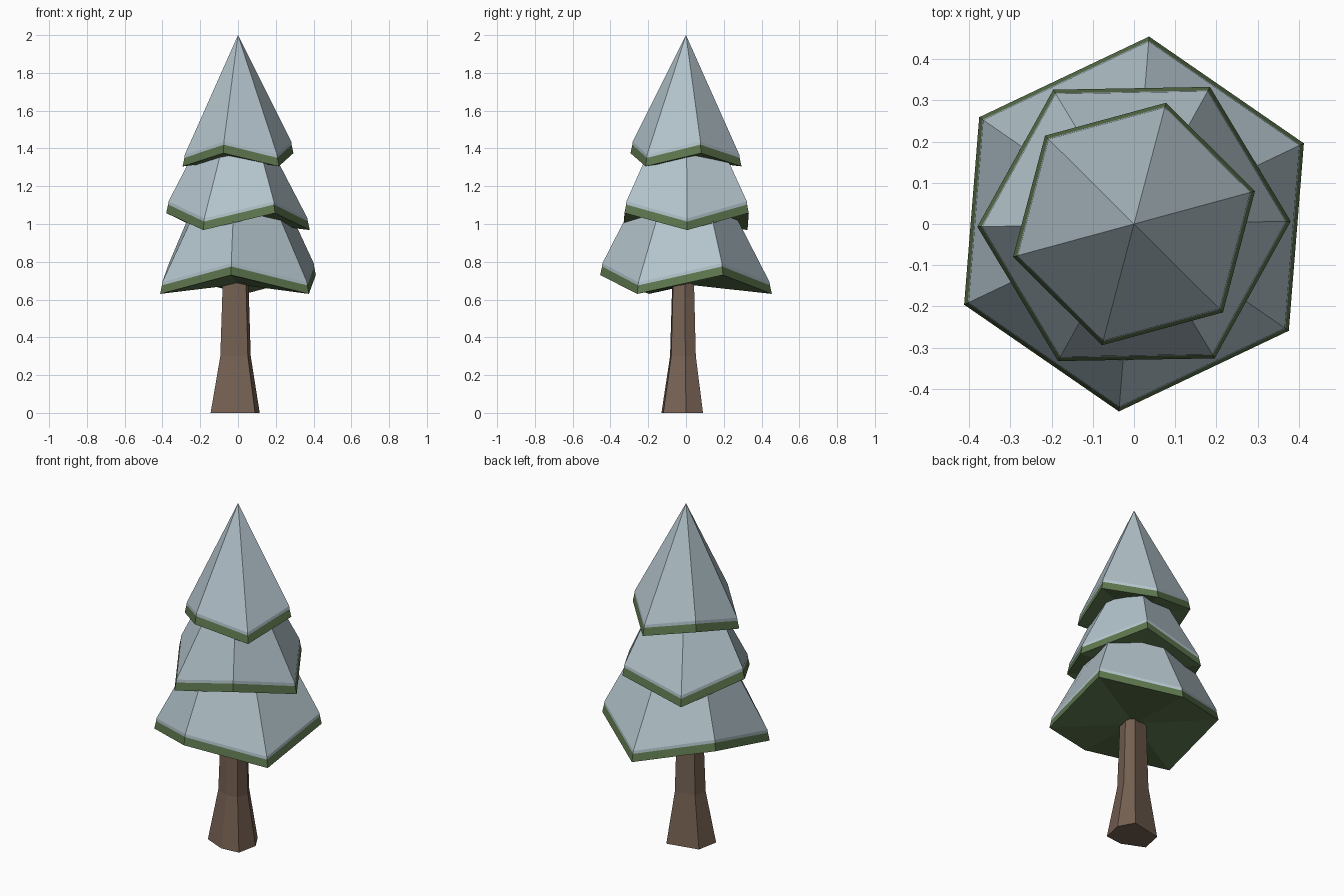
import bpy, bmesh
from math import cos, sin, radians

if "Cube" in bpy.data.objects:
    bpy.data.objects.remove(bpy.data.objects["Cube"])


def material(name, rgb):
    m = bpy.data.materials.new(name)
    m.diffuse_color = (*rgb, 1)
    m.use_nodes = True
    m.node_tree.nodes["Principled BSDF"].inputs["Base Color"].default_value = m.diffuse_color
    return m


SNOW = material("snow", (0.45, 0.55, 0.60))
GREEN = material("needles", (0.11, 0.18, 0.075))
BARK = material("bark", (0.18, 0.12, 0.085))


def loft(name, rings, mats, band_mats, bottom=None, top=None):
    """Skin rings of points; close each end with a fan to a point, or a flat cap."""
    bm = bmesh.new()
    rows = [[bm.verts.new(p) for p in ring] for ring in rings]
    n = len(rows[0])
    for a, b, mi in zip(rows, rows[1:], band_mats):
        for i in range(n):
            j = (i + 1) % n
            bm.faces.new((a[i], a[j], b[j], b[i])).material_index = mi
    for row, tip, mi in ((rows[0], bottom, band_mats[0]), (rows[-1], top, band_mats[-1])):
        if tip is None:
            bm.faces.new(row).material_index = mi
        else:
            v = bm.verts.new(tip)
            for i in range(n):
                bm.faces.new((row[i], row[(i + 1) % n], v)).material_index = mi
    bmesh.ops.recalc_face_normals(bm, faces=bm.faces)
    me = bpy.data.meshes.new(name)
    bm.to_mesh(me)
    bm.free()
    for m in mats:
        me.materials.append(m)
    ob = bpy.data.objects.new(name, me)
    bpy.context.collection.objects.link(ob)
    return ob


def tier(name, radius, angle, low, wave, top_r=None, rise=0, apex=None):
    """Six-sided skirt with a zigzag rim: corner at `angle` is low, the next is high."""
    def ring(r, dz):
        return [(r * cos(radians(angle + 60 * i)), r * sin(radians(angle + 60 * i)),
                 low + dz + wave * (i % 2)) for i in range(6)]
    rings = [ring(radius, 0), ring(radius - 0.010, 0.045), ring(radius - 0.012, 0.062)]
    bands = [0, 1]
    mid = low + wave / 2
    if apex is None:
        rings.append(ring(top_r, rise))
        bands.append(1)
        tip = (0, 0, mid + rise)
    else:
        tip = (0, 0, apex)
    return loft(name, rings, [GREEN, SNOW], bands, (0, 0, mid), tip)


# snowy branch tiers
tier("lower_branches", 0.456, 85.4, 0.63, 0.10, top_r=0.26, rise=0.42)
tier("middle_branches", 0.380, 1.0, 0.968, 0.09, top_r=0.20, rise=0.385)
tier("upper_branches", 0.304, 75.2, 1.305, 0.07, apex=2.0)

# flared, uneven six-sided trunk
BASE = [(-0.02, -0.13), (0.09, -0.12), (0.115, 0.0), (0.066, 0.09), (-0.12, 0.05), (-0.145, -0.075)]
CX, CY = -0.01, -0.01
trunk_rings = [[(CX + (x - CX) * s, CY + (y - CY) * s, z) for x, y in BASE]
               for z, s in ((0, 1), (0.30, 0.62), (0.75, 0.51))]
loft("trunk", trunk_rings, [BARK], [0, 0])
